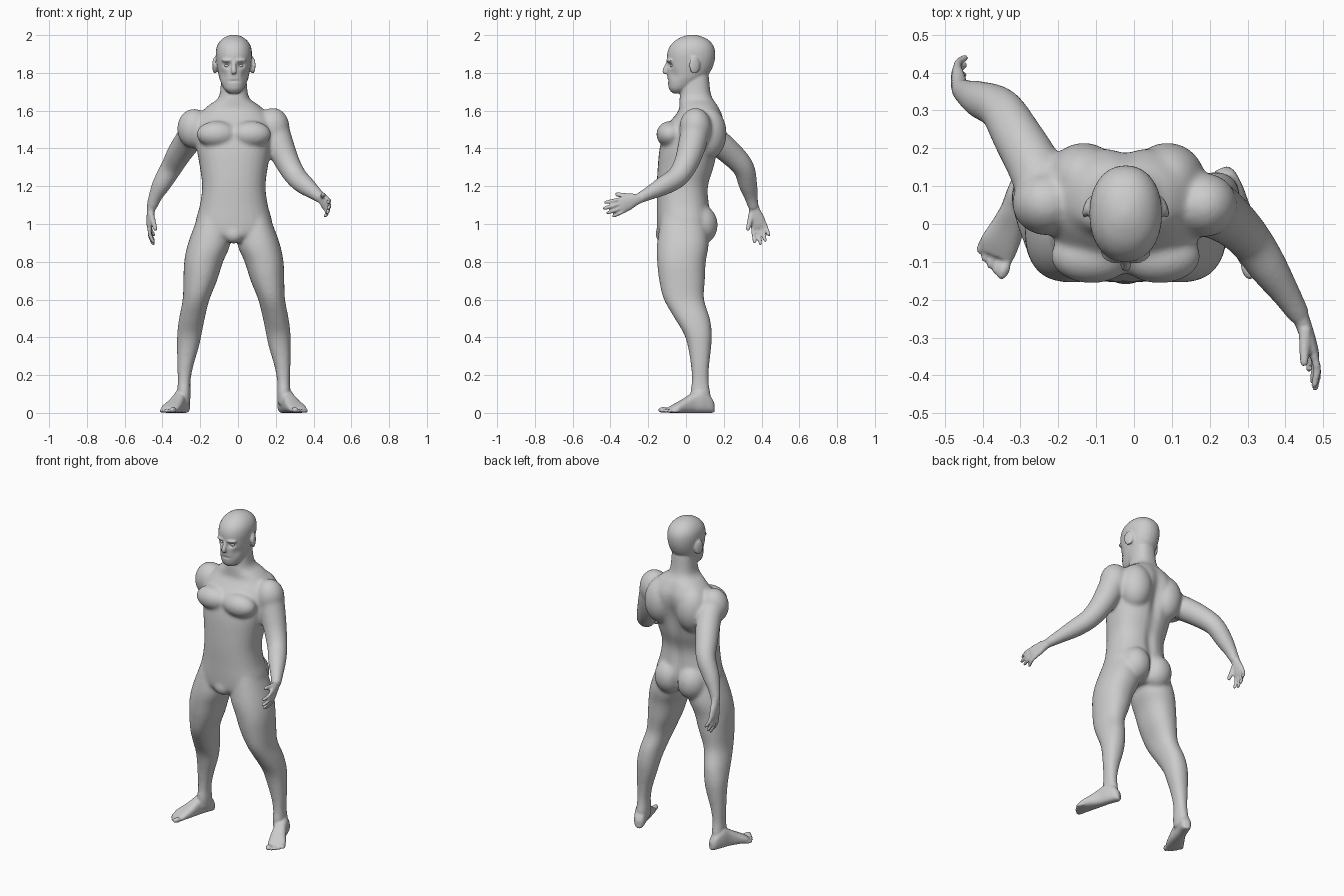
import bpy, bmesh, math
from mathutils import Vector, Matrix

if "Cube" in bpy.data.objects:
    bpy.data.objects.remove(bpy.data.objects["Cube"])

CX = -0.022          # body centre line
SIDES = (-1, 1)


def finish(bm, name):
    bmesh.ops.recalc_face_normals(bm, faces=bm.faces)
    me = bpy.data.meshes.new(name)
    bm.to_mesh(me)
    bm.free()
    ob = bpy.data.objects.new(name, me)
    bpy.context.collection.objects.link(ob)
    return ob


def smooth_rows(rows, steps=4):
    """Catmull-Rom interpolation of rows of numbers."""
    out = []
    for i in range(len(rows) - 1):
        p0, p1 = rows[max(i - 1, 0)], rows[i]
        p2, p3 = rows[i + 1], rows[min(i + 2, len(rows) - 1)]
        for k in range(steps):
            t = k / steps
            out.append([0.5 * (2 * b + (c - a) * t + (2 * a - 5 * b + 4 * c - d) * t * t
                               + (3 * b - a - 3 * c + d) * t ** 3)
                        for a, b, c, d in zip(p0, p1, p2, p3)])
    return out + [list(rows[-1])]


def loft(name, rings, n=28, power=2.2):
    """Closed skin over rings given as (centre, half axis, half axis)."""
    bm = bmesh.new()
    loops = []
    for c, a, b in rings:
        loop = []
        for i in range(n):
            u, v = math.cos(math.tau * i / n), math.sin(math.tau * i / n)
            u = math.copysign(abs(u) ** (2 / power), u)
            v = math.copysign(abs(v) ** (2 / power), v)
            loop.append(bm.verts.new(c + a * u + b * v))
        loops.append(loop)
    for l0, l1 in zip(loops, loops[1:]):
        for i in range(n):
            bm.faces.new((l0[i], l0[(i + 1) % n], l1[(i + 1) % n], l1[i]))
    bm.faces.new(loops[0])
    bm.faces.new(loops[-1])
    return finish(bm, name)


def stack(name, rows, power=2.2):
    """Loft of level rows: z, centre x, half width, front y, back y."""
    return loft(name, [(Vector((x, (f + b) / 2, z)), Vector((r, 0, 0)), Vector((0, (b - f) / 2, 0)))
                       for z, x, r, f, b in smooth_rows(rows)], power=power)


def tube(name, rows, n=20):
    """Round limb along rows of x, y, z, radius."""
    pts = smooth_rows(rows)
    rings = []
    for i, p in enumerate(pts):
        t = (Vector(pts[min(i + 1, len(pts) - 1)][:3]) - Vector(pts[max(i - 1, 0)][:3])).normalized()
        a = t.cross(Vector((0.3, 1, 0.25))).normalized()
        rings.append((Vector(p[:3]), a * p[3], t.cross(a) * p[3]))
    return loft(name, rings, n, 2)


def blob(name, loc, radii, turn=0):
    bm = bmesh.new()
    m = Matrix.Translation(loc) @ Matrix.Rotation(turn, 4, 'Z') @ Matrix.Diagonal((*radii, 1))
    bmesh.ops.create_uvsphere(bm, u_segments=32, v_segments=20, radius=1, matrix=m)
    return finish(bm, name)


def fuse(parts, name, voxel, rounds):
    """Join closed parts into one smooth skin."""
    bpy.ops.object.select_all(action='DESELECT')
    for p in parts:
        p.select_set(True)
    ob = parts[0]
    bpy.context.view_layer.objects.active = ob
    bpy.ops.object.join()
    ob.name = name
    m = ob.modifiers.new("skin", 'REMESH')
    m.mode = 'VOXEL'
    m.voxel_size = voxel
    bpy.ops.object.modifier_apply(modifier=m.name)
    s = ob.modifiers.new("soften", 'SMOOTH')
    s.factor, s.iterations = 0.5, rounds
    bpy.ops.object.modifier_apply(modifier=s.name)
    return ob


def dent(ob, centre, radii, push):
    """Soft local push of the skin."""
    c, push = Vector(centre), Vector(push)
    for v in ob.data.vertices:
        d = sum(((v.co[i] - c[i]) / radii[i]) ** 2 for i in range(3))
        if d < 6:
            v.co += push * math.exp(-d)


# torso and neck
body = [stack("torso", [
    (0.91, CX, 0.08, -0.12, 0.07), (0.94, CX, 0.16, -0.15, 0.11), (1.0, CX, 0.203, -0.155, 0.14),
    (1.1, CX, 0.18, -0.155, 0.125), (1.2, CX, 0.168, -0.155, 0.12), (1.3, CX, 0.18, -0.15, 0.15),
    (1.4, CX, 0.197, -0.14, 0.175), (1.5, CX, 0.205, -0.115, 0.2), (1.56, CX, 0.195, -0.07, 0.2),
    (1.6, CX, 0.165, -0.04, 0.185), (1.635, CX, 0.125, -0.035, 0.165), (1.66, CX, 0.088, -0.035, 0.145),
    (1.7, CX, 0.073, -0.03, 0.13), (1.8, CX, 0.066, -0.02, 0.12)], 2.35)]
body.append(blob("groin", (CX, -0.112, 0.945), (0.055, 0.05, 0.05)))

# muscles and legs, mirrored about the centre line
for s in SIDES:
    body += [
        blob("chest", (CX + s * 0.09, -0.085, 1.475), (0.108, 0.072, 0.07)),
        blob("shoulder_blade", (CX + s * 0.11, 0.115, 1.48), (0.1, 0.1, 0.14)),
        blob("buttock", (CX + s * 0.078, 0.078, 0.995), (0.09, 0.09, 0.105)),
        stack("leg", [(z, CX + s * d, r, f, b) for z, d, r, f, b in (
            (1.04, 0.11, 0.08, -0.13, 0.1), (0.9, 0.13, 0.112, -0.153, 0.12),
            (0.8, 0.16, 0.103, -0.153, 0.105), (0.7, 0.178, 0.089, -0.142, 0.1),
            (0.6, 0.2, 0.071, -0.117, 0.096), (0.5, 0.222, 0.068, -0.06, 0.127),
            (0.42, 0.235, 0.065, -0.012, 0.137), (0.35, 0.243, 0.058, 0.01, 0.134),
            (0.25, 0.257, 0.043, 0.026, 0.123), (0.17, 0.263, 0.034, 0.03, 0.12),
            (0.1, 0.265, 0.036, 0.022, 0.13), (0.04, 0.265, 0.033, 0.03, 0.138))])]

# shoulders and arms: one swung back, one swung forward
body += [
    blob("back_shoulder", (-0.232, 0.055, 1.505), (0.09, 0.085, 0.105)),
    blob("front_shoulder", (0.185, 0.05, 1.51), (0.088, 0.085, 0.105)),
    tube("back_arm", [(-0.23, 0.07, 1.5, 0.075), (-0.262, 0.15, 1.445, 0.072), (-0.31, 0.235, 1.375, 0.066),
                      (-0.352, 0.303, 1.3, 0.058), (-0.405, 0.328, 1.21, 0.05), (-0.44, 0.345, 1.14, 0.036),
                      (-0.46, 0.36, 1.08, 0.028)]),
    tube("front_arm", [(0.195, 0.05, 1.5, 0.077), (0.225, 0.03, 1.41, 0.074), (0.265, 0.0, 1.32, 0.065),
                       (0.308, -0.045, 1.25, 0.058), (0.355, -0.115, 1.205, 0.052),
                       (0.405, -0.19, 1.165, 0.038), (0.442, -0.25, 1.135, 0.029)])]
body = fuse(body, "body", 0.009, 10)

# hands
def hand(wrist, f, w):
    wrist, f = Vector(wrist), Vector(f).normalized()
    w = Vector(w)
    w = (w - f * w.dot(f)).normalized()
    palm = Vector((-math.copysign(1, wrist.x), 0, 0))
    n = (palm - f * palm.dot(f) - w * palm.dot(w)).normalized()
    parts = [loft("palm", [(wrist + f * s, w * a, n * b) for s, a, b in smooth_rows(
        [(-0.02, 0.026, 0.022), (0.02, 0.03, 0.021), (0.06, 0.04, 0.019), (0.1, 0.043, 0.015),
         (0.115, 0.038, 0.009)])])]
    for i, length in enumerate((0.085, 0.098, 0.092, 0.072)):
        off = 0.032 - 0.0215 * i
        p = wrist + f * (0.1 - 0.005 * abs(i - 1)) + w * off
        d = (f + w * off * 4).normalized()
        parts.append(tube("finger", [
            (*p, 0.011), (*(p + d * length * 0.5 + n * 0.006), 0.0105),
            (*(p + d * length * 0.92 + n * 0.026), 0.009), (*(p + d * length + n * 0.031), 0.004)], 12))
    p, d = wrist + f * 0.025 + w * 0.018, (f * 0.8 + w * 0.45 + n * 0.35).normalized()
    parts.append(tube("thumb", [(*p, 0.018), (*(p + d * 0.05), 0.014), (*(p + d * 0.09), 0.011),
                                (*(p + d * 0.1), 0.004)], 12))
    return parts

figure = [body]
figure += hand((-0.46, 0.36, 1.085), (-0.08, 0.25, -0.96), (0, -1, 0))
figure += hand((0.442, -0.25, 1.135), (0.3, -0.85, -0.33), (0, 0, 1))

# feet with toes, turned outward
for s in SIDES:
    heel = Vector((CX + s * 0.252, 0.147, 0))
    f, w = Vector((s * 0.37, -0.93, 0)), Vector((-s * 0.93, -0.37, 0))
    figure.append(loft("foot", [
        (heel + f * t + w * o + Vector((0, 0, h / 2)), w * r, Vector((0, 0, h / 2)))
        for t, o, r, h in smooth_rows([
            (0.0, 0, 0.016, 0.05), (0.02, 0, 0.031, 0.085), (0.07, 0, 0.036, 0.125), (0.12, 0.003, 0.038, 0.105),
            (0.17, 0.002, 0.045, 0.075), (0.22, -0.002, 0.051, 0.048), (0.25, 0.002, 0.045, 0.03)])], power=2.6))
    for i in range(5):
        c = heel + f * (0.274 - 0.003 * i - 0.0018 * i * i) + w * (0.034 - 0.0195 * i)
        r = 0.0155 if i == 0 else 0.0105
        figure.append(blob("toe", c + Vector((0, 0, r)), (r, 0.028, r), s * 0.38))

# head, nose and ears
figure.append(stack("head", [
    (1.692, CX, 0.026, -0.07, -0.02), (1.715, CX, 0.052, -0.09, 0.02), (1.76, CX, 0.073, -0.097, 0.085),
    (1.8, CX, 0.083, -0.099, 0.125), (1.85, CX, 0.092, -0.1, 0.148), (1.9, CX, 0.096, -0.1, 0.155),
    (1.94, CX, 0.09, -0.086, 0.147), (1.972, CX, 0.07, -0.056, 0.122), (1.993, CX, 0.04, -0.015, 0.082),
    (2.002, CX, 0.008, 0.02, 0.04)], 2.15))
figure.append(tube("nose", [(CX, -0.09, 1.865, 0.01), (CX, -0.102, 1.84, 0.011), (CX, -0.111, 1.812, 0.014),
                            (CX, -0.105, 1.797, 0.013)], 14))
for s in SIDES:
    figure.append(blob("ear", (CX + s * 0.1, 0.045, 1.84), (0.011, 0.03, 0.045), s * 0.35))
    figure.append(blob("brow", (CX + s * 0.035, -0.087, 1.866), (0.032, 0.016, 0.01), s * 0.3))
figure = fuse(figure, "figure", 0.006, 3)

# facial and body creases
for s in SIDES:
    dent(figure, (CX + s * 0.036, -0.09, 1.84), (0.02, 0.03, 0.013), (0, 0.016, 0))
    dent(figure, (CX + s * 0.06, -0.07, 1.79), (0.02, 0.04, 0.03), (-s * 0.005, 0.004, 0))
dent(figure, (CX, -0.1, 1.757), (0.028, 0.03, 0.005), (0, 0.006, 0))
dent(figure, (CX, 0.19, 1.42), (0.035, 0.06, 0.17), (0, -0.022, 0))
dent(figure, (CX, 0.13, 1.15), (0.03, 0.05, 0.1), (0, -0.012, 0))
dent(figure, (CX, 0.16, 0.98), (0.016, 0.07, 0.08), (0, -0.02, 0))

# eyes
for s, side in zip(SIDES, ("right_eye", "left_eye")):
    eye = blob(side, (CX + s * 0.036, -0.071, 1.838), (0.014, 0.013, 0.009))
    for p in eye.data.polygons:
        p.use_smooth = True

for p in figure.data.polygons:
    p.use_smooth = True
